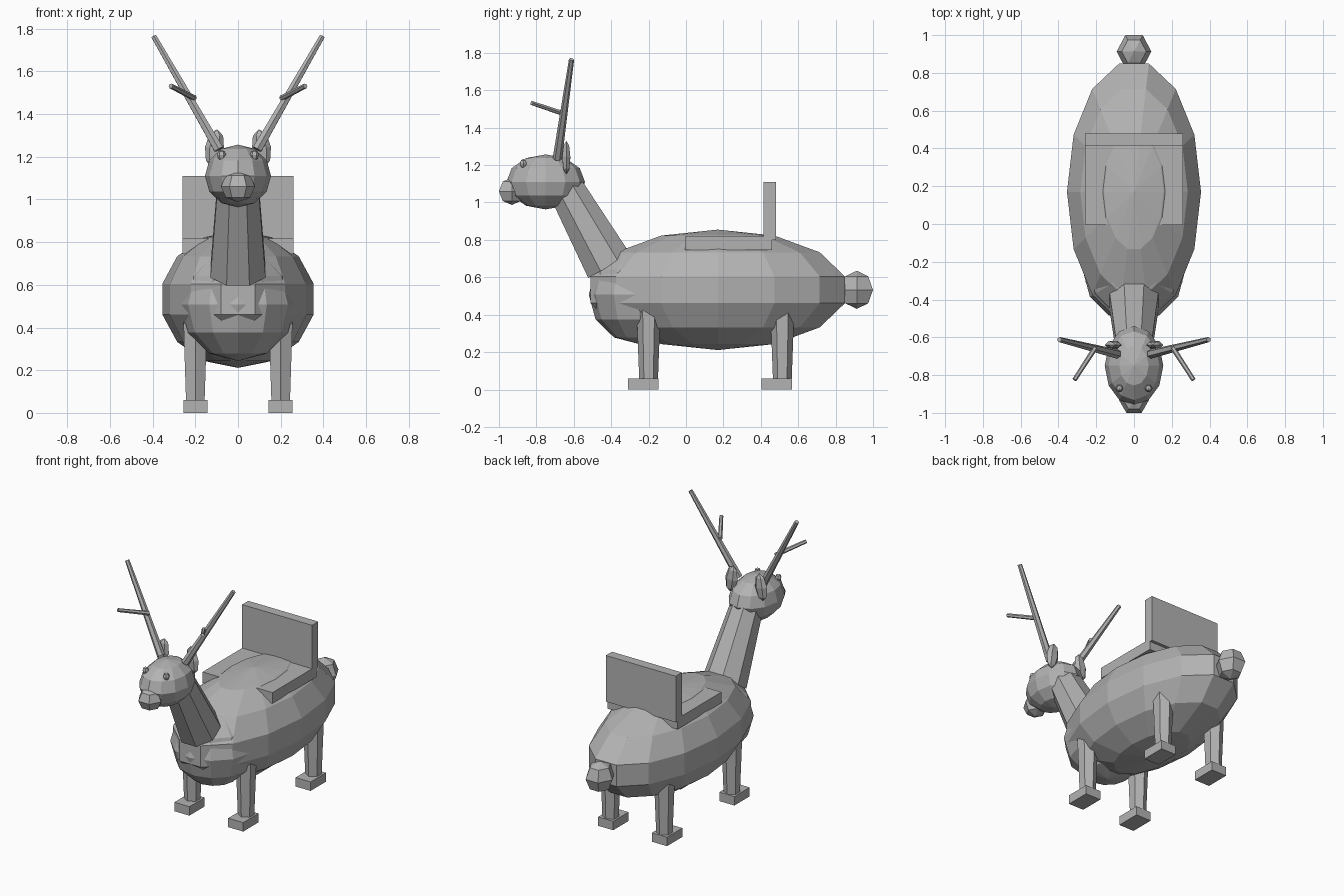
import bpy
import bmesh
from math import radians
from mathutils import Matrix, Vector

cube = bpy.data.objects.get("Cube")
if cube:
    bpy.data.objects.remove(cube, do_unlink=True)

GREY = (0.45, 0.45, 0.45, 1)
grey = bpy.data.materials.new("plain grey")
grey.use_nodes = True
grey.diffuse_color = GREY
grey.node_tree.nodes["Principled BSDF"].inputs["Base Color"].default_value = GREY


def finish(name, bm):
    mesh = bpy.data.meshes.new(name)
    bm.to_mesh(mesh)
    bm.free()
    mesh.materials.append(grey)
    obj = bpy.data.objects.new(name, mesh)
    bpy.context.collection.objects.link(obj)
    return obj


def ball(name, center, radii, segments=6, rings=4, tilt=0):
    """Faceted ellipsoid with a vertex on the x axis."""
    bm = bmesh.new()
    place = (Matrix.Translation(center) @ Matrix.Rotation(radians(tilt), 4, 'Y')
             @ Matrix.Diagonal((*radii, 1)) @ Matrix.Rotation(radians(90), 4, 'Z'))
    bmesh.ops.create_uvsphere(bm, u_segments=segments, v_segments=rings,
                              radius=1, matrix=place)
    return finish(name, bm)


def rod(name, start, end, r_start, r_end, sides=6, spin=0):
    """Tapered prism between two points."""
    bm = bmesh.new()
    start, end = Vector(start), Vector(end)
    axis = end - start
    turn = Vector((0, 0, 1)).rotation_difference(axis).to_matrix().to_4x4()
    place = (Matrix.Translation((start + end) / 2) @ turn
             @ Matrix.Rotation(radians(spin), 4, 'Z'))
    bmesh.ops.create_cone(bm, cap_ends=True, segments=sides, radius1=r_start,
                          radius2=r_end, depth=axis.length, matrix=place)
    return finish(name, bm)


def box(name, low, high):
    bm = bmesh.new()
    low, high = Vector(low), Vector(high)
    place = Matrix.Translation((low + high) / 2) @ Matrix.Diagonal((*(high - low), 1))
    bmesh.ops.create_cube(bm, size=1, matrix=place)
    return finish(name, bm)


# Torso, chest, neck and head
ball("body", (0, 0.17, 0.533), (0.364, 0.715, 0.322), 14, 7)
ball("chest", (0, -0.25, 0.508), (0.27, 0.27, 0.265), 12, 6)
rod("neck", (0, -0.41, 0.66), (0, -0.64, 1.07), 0.14, 0.104, 8, 22.5)
ball("head", (0, -0.75, 1.11), (0.155, 0.21, 0.147), 12, 6)
ball("muzzle", (0, -0.931, 1.06), (0.08, 0.08, 0.073))
ball("tail", (0, 0.913, 0.533), (0.092, 0.1, 0.102))

# Seat with upright back
box("seat", (-0.26, -0.005, 0.745), (0.26, 0.46, 0.818))
box("seat_back", (-0.26, 0.415, 0.8), (0.26, 0.48, 1.11))

# Paired parts
for side, s in (("left", 1), ("right", -1)):
    ball(side + "_eye", (s * 0.077, -0.87, 1.208), (0.021, 0.02, 0.025))
    ball(side + "_ear", (s * 0.11, -0.64, 1.24), (0.045, 0.025, 0.09), tilt=-s * 8)
    rod(side + "_antler", (s * 0.09, -0.688, 1.235), (s * 0.395, -0.612, 1.765), 0.025, 0.014)
    rod(side + "_antler_branch", (s * 0.205, -0.655, 1.475), (s * 0.315, -0.825, 1.532), 0.014, 0.012)
    for end, y in (("front", -0.2), ("back", 0.515)):
        rod(f"{side}_{end}_leg", (s * 0.2, y, 0.05), (s * 0.2, y, 0.45), 0.05, 0.065)
        box(f"{side}_{end}_foot", (s * 0.2 - 0.056, y - 0.11, 0), (s * 0.2 + 0.056, y + 0.052, 0.06))
